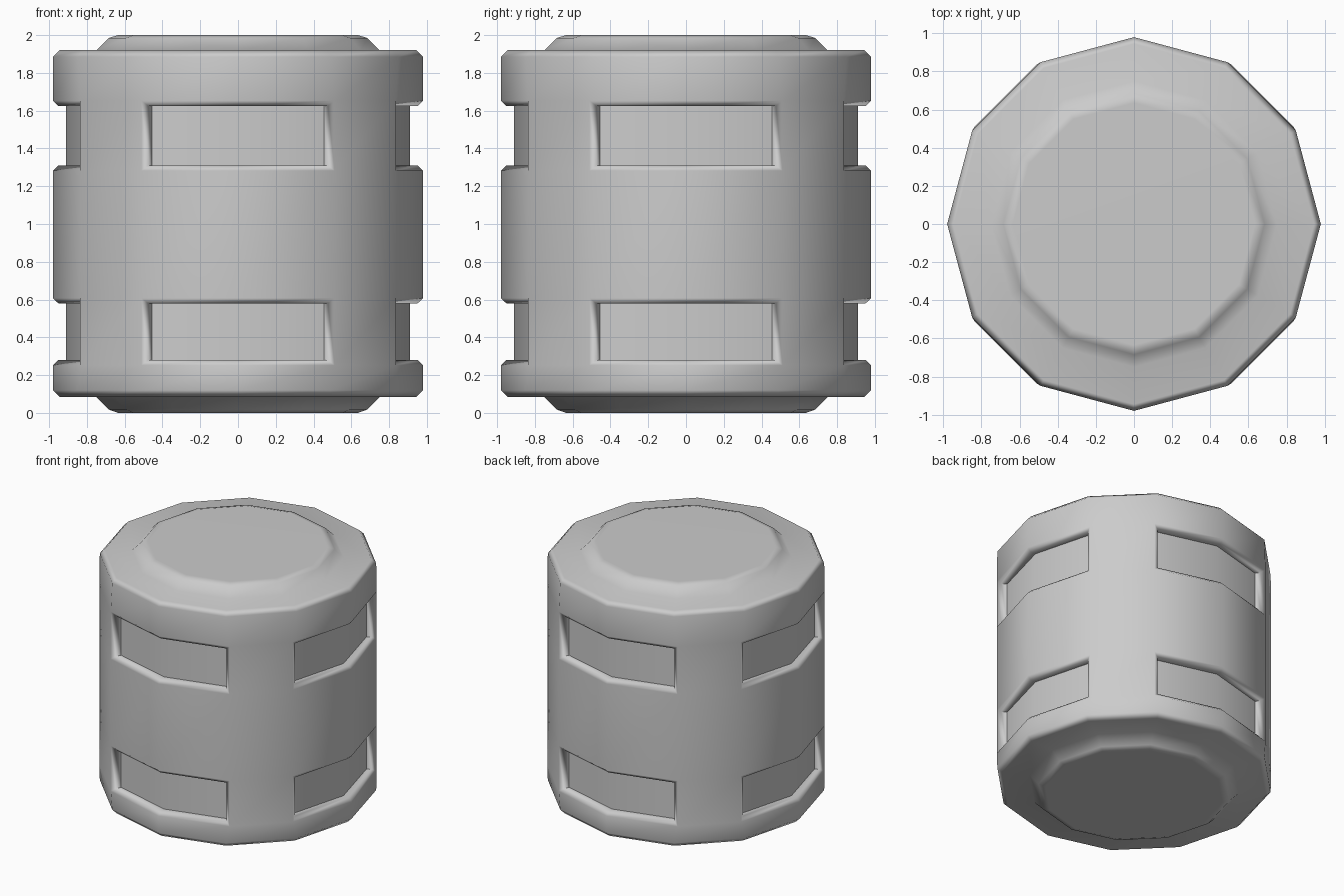
import bpy, bmesh, math

if "Cube" in bpy.data.objects:
    bpy.data.objects.remove(bpy.data.objects["Cube"])

SIDES = 12
R, R_FLOOR = 0.98, 0.91
SLOTS = [(0.28, 0.58), (1.31, 1.625)]
# Profile (radius, z), bottom to top
PROFILE = [(0.635, 0), (0.685, 0.018), (0.75, 0.085), (0.945, 0.085), (R, 0.12),
           (R, SLOTS[0][0]), (R, SLOTS[0][1]), (R, SLOTS[1][0]), (R, SLOTS[1][1]),
           (R, 1.885), (0.945, 1.92), (0.75, 1.92), (0.685, 1.985), (0.635, 2)]

bm = bmesh.new()

# Twelve-sided drum with raised end caps
rings = []
for r, z in PROFILE:
    rings.append([bm.verts.new((r * math.cos(i * math.tau / SIDES),
                                r * math.sin(i * math.tau / SIDES), z))
                  for i in range(SIDES)])
bands = []
for low, high in zip(rings, rings[1:]):
    bands.append([bm.faces.new((low[i], low[(i + 1) % SIDES],
                                high[(i + 1) % SIDES], high[i]))
                  for i in range(SIDES)])
bm.faces.new(rings[0][::-1])
bm.faces.new(rings[-1])

# Two rows of four slots, each wrapping two sides, pushed inwards
slot_faces = [f for b in (5, 7) for i, f in enumerate(bands[b]) if i % 3 != 1]
new = bmesh.ops.extrude_face_region(bm, geom=slot_faces)["geom"]
left = [f for f in slot_faces if f.is_valid]
if left:
    bmesh.ops.delete(bm, geom=left, context='FACES')
for v in new:
    if isinstance(v, bmesh.types.BMVert):
        v.co.x *= R_FLOOR / R
        v.co.y *= R_FLOOR / R
bmesh.ops.recalc_face_normals(bm, faces=bm.faces)

# Chamfer around the slot openings
rim = [e for e in bm.edges
       if all(v.co.xy.length > R - 0.01 for v in e.verts)
       and e.calc_face_angle(0) > math.radians(60)]
bmesh.ops.bevel(bm, geom=rim, offset=0.028, offset_type='OFFSET',
                segments=1, profile=0.5, affect='EDGES')

mesh = bpy.data.meshes.new("drum_body")
bm.to_mesh(mesh)
bm.free()
body = bpy.data.objects.new("drum_body", mesh)
bpy.context.collection.objects.link(body)

# Smooth shading with crisp slot floors
bpy.context.view_layer.objects.active = body
body.select_set(True)
bpy.ops.object.shade_smooth_by_angle(angle=math.radians(60))
weighted = body.modifiers.new("weighted_normals", 'WEIGHTED_NORMAL')
weighted.keep_sharp = True
